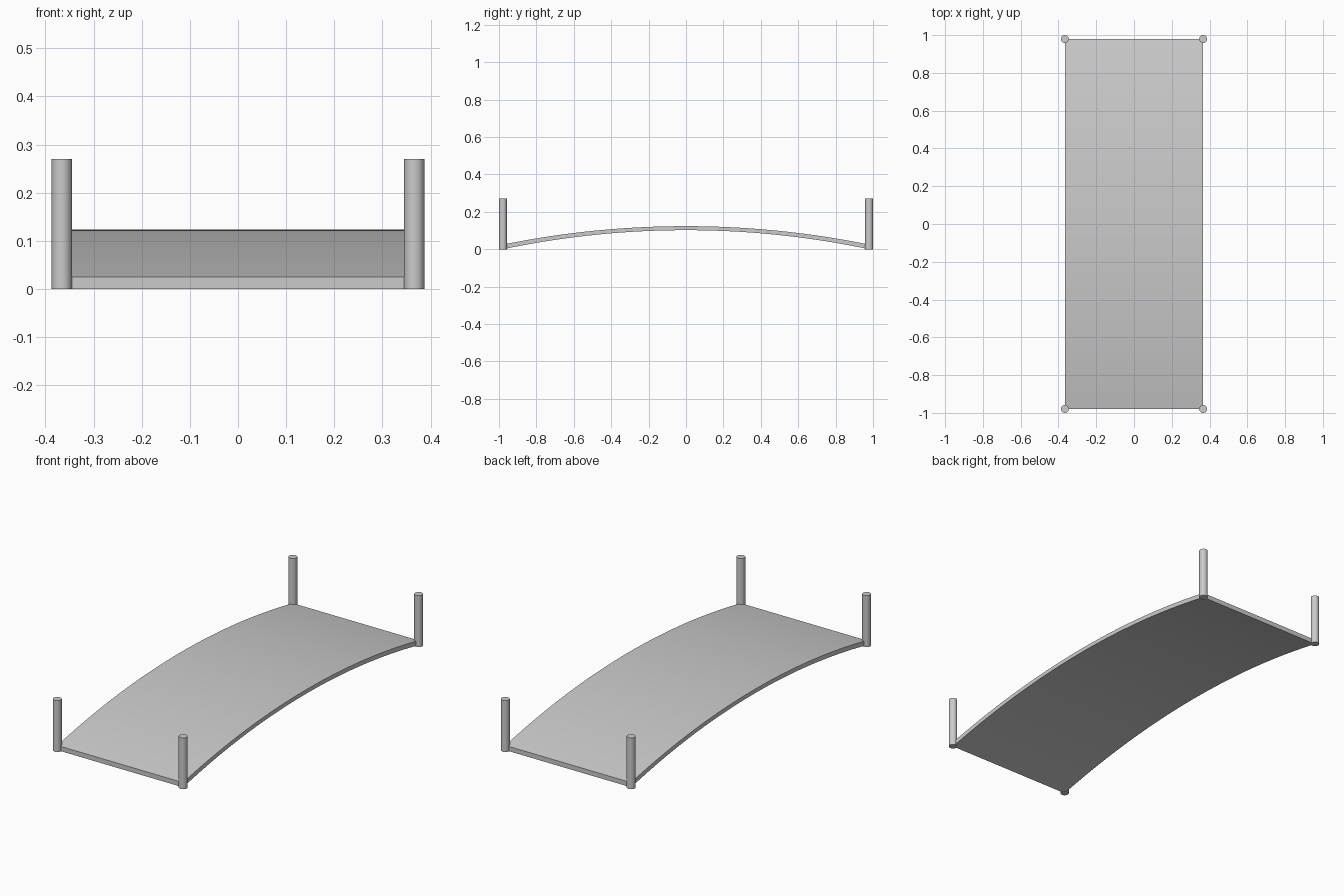
import bpy, bmesh, math

if "Cube" in bpy.data.objects:
    bpy.data.objects.remove(bpy.data.objects["Cube"])

HALF_W, HALF_L = 0.366, 0.979
POST_R, POST_H = 0.021, 0.27


def arc(rise, base, n=40):
    # Circular arc in the yz plane, from -HALF_L to HALF_L
    r = (HALF_L ** 2 + rise ** 2) / (2 * rise)
    a = math.asin(HALF_L / r)
    pts = []
    for i in range(n + 1):
        t = -a + 2 * a * i / n
        pts.append((r * math.sin(t), base + rise - r + r * math.cos(t)))
    return pts


# Arched deck: arc profile extruded across the width
top, bottom = arc(0.0985, 0.025), arc(0.102, 0.0)
bm = bmesh.new()
rows = [[bm.verts.new((x, y, z)) for x in (-HALF_W, HALF_W) for y, z in (t, b)]
        for t, b in zip(top, bottom)]
for p, q in zip(rows, rows[1:]):
    for i, j in ((0, 1), (1, 3), (3, 2), (2, 0)):
        bm.faces.new((p[i], p[j], q[j], q[i]))
for r in (rows[0], rows[-1]):
    bm.faces.new((r[0], r[1], r[3], r[2]))
bmesh.ops.recalc_face_normals(bm, faces=bm.faces)
mesh = bpy.data.meshes.new("deck")
bm.to_mesh(mesh)
bm.free()
deck = bpy.data.objects.new("deck", mesh)
bpy.context.collection.objects.link(deck)
bpy.context.view_layer.objects.active = deck
deck.select_set(True)
bpy.ops.object.shade_smooth_by_angle(angle=math.radians(30))

# Corner posts
for side, sx in (("left", -1), ("right", 1)):
    for end, sy in (("front", -1), ("back", 1)):
        bpy.ops.mesh.primitive_cylinder_add(
            vertices=32, radius=POST_R, depth=POST_H,
            location=(sx * HALF_W, sy * HALF_L, POST_H / 2))
        bpy.context.object.name = f"{end}_{side}_post"
        bpy.ops.object.shade_smooth_by_angle(angle=math.radians(30))
